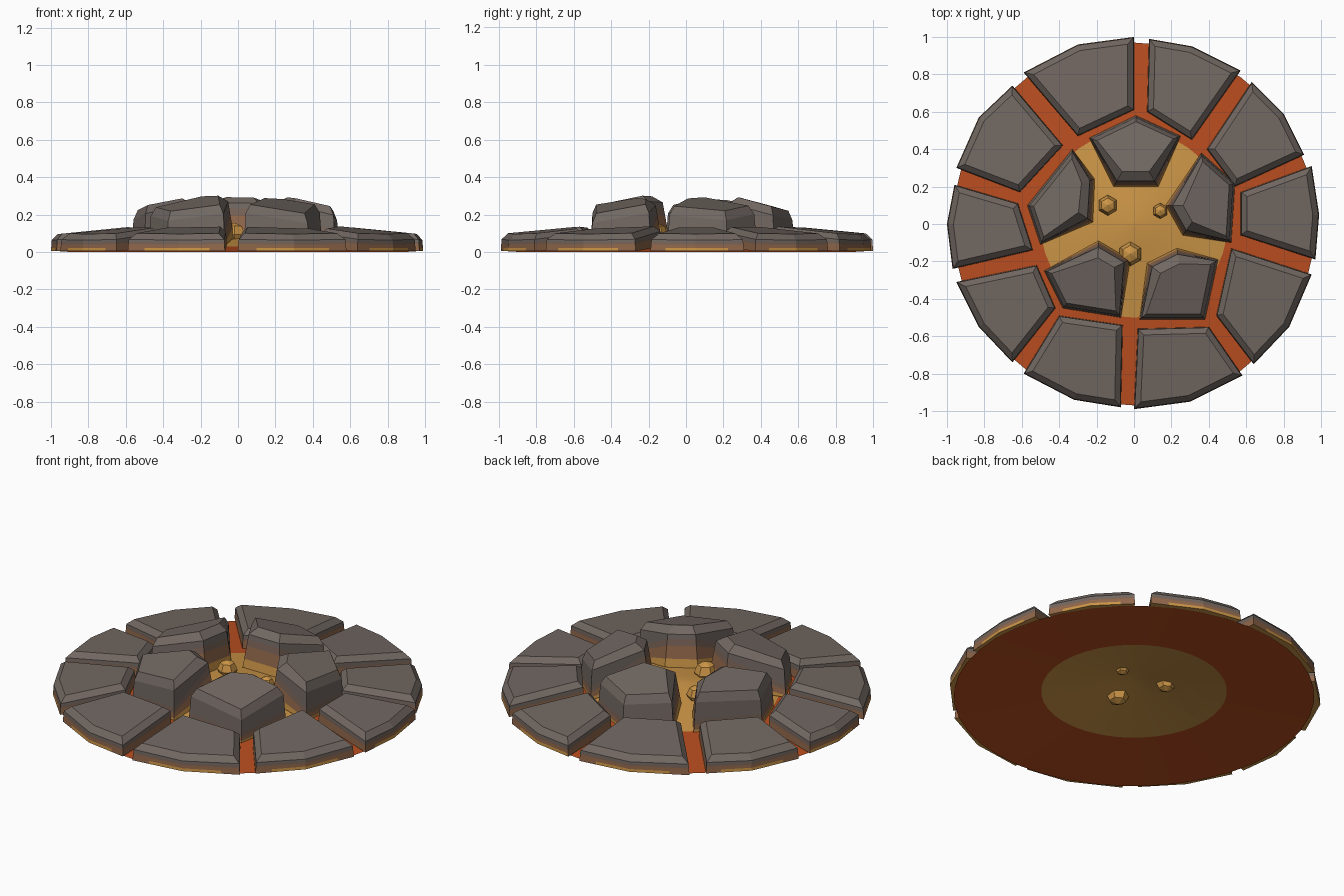
import bpy, bmesh, math
from mathutils import Vector

old = bpy.data.objects.get("Cube")
if old:
    bpy.data.objects.remove(old, do_unlink=True)


def make_material(name, color):
    mat = bpy.data.materials.new(name)
    mat.use_nodes = True
    mat.diffuse_color = (*color, 1)
    bsdf = mat.node_tree.nodes["Principled BSDF"]
    bsdf.inputs["Base Color"].default_value = (*color, 1)
    bsdf.inputs["Roughness"].default_value = 0.9
    return mat


amber = make_material("glowing amber", (0.60, 0.30, 0.062))
brown = make_material("warm brown", (0.28, 0.135, 0.068))
umber = make_material("dull umber", (0.19, 0.125, 0.095))
grey = make_material("basalt grey", (0.165, 0.136, 0.120))
orange = make_material("molten orange", (0.49, 0.076, 0.014))
AMBER, BROWN, UMBER, GREY = range(4)
ROCK_MATERIALS = [amber, brown, umber, grey]

RIM, POOL = 0.97, 0.50


def ground(r):
    """Height of the molten ground at a distance from the centre."""
    if r < POOL:
        return 0.10 - 0.07 * r / POOL
    return max(0, 0.03 * (RIM - r) / (RIM - POOL))


def finish(bm, name, materials, smooth=False):
    bmesh.ops.recalc_face_normals(bm, faces=bm.faces)
    mesh = bpy.data.meshes.new(name)
    bm.to_mesh(mesh)
    bm.free()
    for mat in materials:
        mesh.materials.append(mat)
    for poly in mesh.polygons:
        poly.use_smooth = smooth
    obj = bpy.data.objects.new(name, mesh)
    bpy.context.collection.objects.link(obj)
    return obj


def counter_clockwise(points):
    pts = [Vector(p) for p in points]
    area = sum(a.x * b.y - b.x * a.y for a, b in zip(pts, pts[1:] + pts[:1]))
    return pts if area > 0 else pts[::-1]


def split_edges(pts, parts):
    return [a.lerp(b, k / parts)
            for a, b in zip(pts, pts[1:] + pts[:1]) for k in range(parts)]


def inset(pts, amount):
    """Move each outline point inwards; amount is a function of the point."""
    result = []
    for i, p in enumerate(pts):
        a = (p - pts[i - 1]).normalized()
        b = (pts[(i + 1) % len(pts)] - p).normalized()
        n1, n2 = Vector((-a.y, a.x)), Vector((-b.y, b.x))
        result.append(p + (n1 + n2) / (1 + n1.dot(n2)) * amount(p))
    return result


def build_rock(name, outline, top, taper, bevel, drop, bands, color):
    """Loft an outline up through colour bands, a shoulder and a bevelled top."""
    base = outline
    shoulder = inset(base, taper)
    crown = inset(shoulder, bevel)
    bm = bmesh.new()
    rings = []
    for level in range(5):
        ring = []
        for i, p in enumerate(base):
            low = ground(p.length) + 0.004
            high = top(shoulder[i]) - drop
            f = ([0] + list(bands(p.length)) + [1])[level]
            xy = p.lerp(shoulder[i], f)
            ring.append(bm.verts.new((xy.x, xy.y, low + (high - low) * f)))
        rings.append(ring)
    rings.append([bm.verts.new((p.x, p.y, top(p))) for p in crown])
    n = len(base)
    for level, (lower, upper) in enumerate(zip(rings, rings[1:])):
        for i in range(n):
            j = (i + 1) % n
            face = bm.faces.new((lower[i], lower[j], upper[j], upper[i]))
            face.material_index = color(level, (base[i] + base[j]) / 2)
    bm.faces.new(rings[-1]).material_index = GREY
    bm.faces.new(rings[0][::-1]).material_index = AMBER
    return finish(bm, name, ROCK_MATERIALS)


# Molten ground: an outer orange ring and an inner amber pool
def ground_sheet(name, radii, mat, segments=40):
    bm = bmesh.new()
    rings = []
    for r in radii:
        rings.append([bm.verts.new((r * math.cos(a), r * math.sin(a), ground(r)))
                      for a in (math.tau * k / segments for k in range(segments))])
    for outer, inner in zip(rings, rings[1:]):
        for i in range(segments):
            j = (i + 1) % segments
            bm.faces.new((outer[i], outer[j], inner[j], inner[i]))
    if radii[-1] < POOL:
        bm.faces.new(rings[-1])
    obj = finish(bm, name, [mat], smooth=True)
    # Both sheets face upwards
    if obj.data.polygons[0].normal.z < 0:
        obj.data.flip_normals()


ground_sheet("molten_ring", (RIM, POOL), orange)
ground_sheet("lava_pool", (POOL, 0.3, 0.12, 0.02), amber)

# Outer slabs: three rim points, then two inner corners
slabs = [
    ((0, 1), (-.30, .96), (-.59, .81), (-.30, .47), (0, .61)),
    ((.08, .99), (.31, .95), (.57, .82), (.31, .45), (.07, .60)),
    ((.63, .76), (.80, .59), (.91, .37), (.54, .20), (.39, .40)),
    ((.95, .31), (.99, .05), (.97, -.19), (.57, -.06), (.57, .17)),
    ((.95, -.27), (.83, -.55), (.64, -.75), (.44, -.49), (.52, -.13)),
    ((.58, -.81), (.30, -.95), (0, -.99), (.02, -.56), (.40, -.55)),
    ((-.07, -.98), (-.32, -.94), (-.59, -.80), (-.40, -.49), (-.06, -.54)),
    ((-.65, -.74), (-.83, -.55), (-.95, -.31), (-.52, -.22), (-.42, -.45)),
    ((-.97, -.24), (-1, 0), (-.96, .21), (-.62, .11), (-.54, -.14)),
    ((-.95, .30), (-.83, .57), (-.65, .74), (-.38, .42), (-.61, .17)),
]
for number, points in enumerate(slabs, 1):
    rim_middle = Vector(points[1])
    out = rim_middle.normalized()

    def slab_color(level, mid):
        if level == 0 and (mid - rim_middle).length < 0.2:
            return AMBER
        return (BROWN, BROWN, UMBER, GREY, GREY)[level]

    build_rock(f"outer_slab_{number}", split_edges(counter_clockwise(points), 3),
               top=lambda p: 0.095 + 0.10 * (0.97 - p.dot(out)),
               taper=lambda p: 0.004, bevel=lambda p: 0.03, drop=0.03,
               bands=lambda r: (0.28, 0.6, 0.78), color=slab_color)

# Inner rocks: taller blocks leaning back from the pool
rocks = {
    "back": ((-.24, .46), (.01, .58), (.25, .47), (.13, .20), (-.11, .20)),
    "right": ((-.33, .40), (-.21, .24), (-.22, .01), (-.50, -.11), (-.57, .10)),
    "left": ((.36, .38), (.54, .22), (.52, -.10), (.26, -.06), (.17, .10)),
    "front_right": ((-.19, -.09), (-.02, -.19), (-.07, -.50), (-.38, -.45),
                    (-.48, -.25)),
    "front_left": ((.23, -.13), (.07, -.21), (.03, -.51), (.38, -.51), (.45, -.19)),
}


def facing_pool(r):
    return min(1, max(0, (0.5 - r) / 0.22))


def rock_bands(r):
    t = facing_pool(r)
    return 0.08 + 0.18 * t, 0.25 + 0.40 * t, 0.42 + 0.43 * t


for side, points in rocks.items():
    centre = sum((Vector(p) for p in points), Vector((0, 0))) / len(points)
    out = centre.normalized()
    build_rock(f"inner_rock_{side}", counter_clockwise(points),
               top=lambda p: 0.295 - 0.27 * (p.dot(out) - 0.27),
               taper=lambda p: 0.01 + 0.02 * facing_pool(p.length),
               bevel=lambda p: 0.02 + 0.03 * facing_pool(p.length), drop=0.045,
               bands=rock_bands,
               color=lambda level, mid: (AMBER, BROWN, UMBER, GREY, GREY)[level])

# Bubbles rising through the pool
for number, (x, y, r) in enumerate(
        ((-.02, -.16, .065), (-.14, .10, .055), (.14, .07, .042)), 1):
    bm = bmesh.new()
    bmesh.ops.create_uvsphere(bm, u_segments=6, v_segments=4, radius=r)
    bubble = finish(bm, f"bubble_{number}", [amber])
    bubble.location = (x, y, ground(math.hypot(x, y)) + 0.015)
